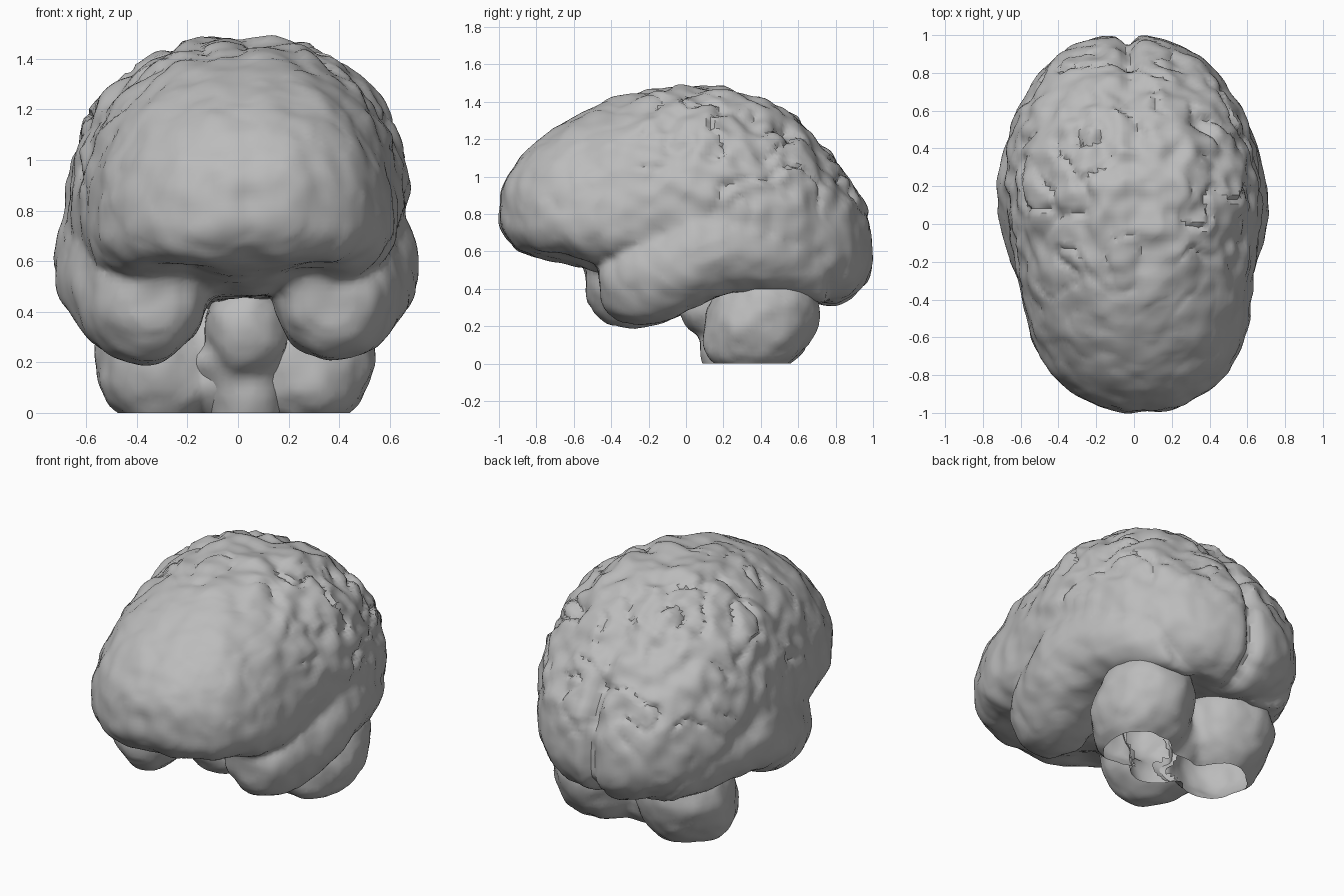
import bpy, bmesh, math
from mathutils import Vector, noise
from mathutils.bvhtree import BVHTree

if "Cube" in bpy.data.objects:
    bpy.data.objects.remove(bpy.data.objects["Cube"])

grey = bpy.data.materials.new("matte grey")
grey.diffuse_color = (0.5, 0.5, 0.5, 1)
grey.use_nodes = True
grey.node_tree.nodes["Principled BSDF"].inputs["Base Color"].default_value = grey.diffuse_color


def loft(bm, sections, side=0, segs=40):
    """Closed loft along y; section = (y, centre x, half width, top, middle, bottom)."""
    rings = []
    for y, cx, w, top, mid, bot in sections:
        ring = []
        for i in range(segs):
            a = 2 * math.pi * i / segs
            c, s = math.cos(a), math.sin(a)
            if side:
                p = 1.0
            else:                           # fuller lower half, fullest in front
                p = 0.94 if s > 0 else (0.7 if y < -0.3 else 0.85)
            h = (top - mid) if s > 0 else (mid - bot)
            x = cx * (side or 1) + w * math.copysign(abs(c) ** p, c)
            z = mid + h * math.copysign(abs(s) ** p, s)
            ring.append(bm.verts.new((x, y, z)))
        rings.append(ring)
    for a, b in zip(rings, rings[1:]):
        for i in range(segs):
            j = (i + 1) % segs
            bm.faces.new((a[i], a[j], b[j], b[i]))
    bm.faces.new(rings[0][::-1])
    bm.faces.new(rings[-1])


def ball(bm, centre, radii, lean=0):
    made = bmesh.ops.create_uvsphere(bm, u_segments=32, v_segments=20, radius=1)
    for v in made["verts"]:
        v.co = Vector(centre) + Vector(v.co[k] * radii[k] for k in range(3))
        v.co.y += lean * (v.co.z - centre[2])


def finish(name, bm, voxel, smooth, shape):
    """Fuse the lumps into one skin, relax it, then move each point by shape."""
    bmesh.ops.recalc_face_normals(bm, faces=bm.faces)
    me = bpy.data.meshes.new(name)
    bm.to_mesh(me)
    bm.free()
    ob = bpy.data.objects.new(name, me)
    bpy.context.collection.objects.link(ob)
    m = ob.modifiers.new("fuse", 'REMESH')
    m.mode, m.voxel_size = 'VOXEL', voxel
    m = ob.modifiers.new("relax", 'SMOOTH')
    m.factor, m.iterations = 0.5, smooth
    bpy.context.view_layer.update()
    done = bpy.data.meshes.new_from_object(
        ob.evaluated_get(bpy.context.evaluated_depsgraph_get()))
    ob.modifiers.clear()
    ob.data = done
    done.name = name
    moved = [shape(v.co.copy(), v.normal.copy()) for v in done.vertices]
    for v, co in zip(done.vertices, moved):
        v.co = co
    done.materials.clear()
    done.materials.append(grey)
    bpy.ops.object.select_all(action='DESELECT')
    ob.select_set(True)
    bpy.context.view_layer.objects.active = ob
    bpy.ops.object.shade_smooth_by_angle(angle=math.radians(42))
    return ob


def tree_of(ob):
    return BVHTree.FromPolygons([v.co for v in ob.data.vertices],
                                [tuple(p.vertices) for p in ob.data.polygons])


def trim(ob, hidden):
    """Slice off everything below the ground and delete buried faces."""
    bm = bmesh.new()
    bm.from_mesh(ob.data)
    bmesh.ops.bisect_plane(bm, geom=bm.verts[:] + bm.edges[:] + bm.faces[:],
                           plane_co=(0, 0, 0), plane_no=(0, 0, 1), clear_inner=True)
    doomed = [f for f in bm.faces if hidden(f.calc_center_median())]
    bmesh.ops.delete(bm, geom=doomed, context='FACES')
    bm.to_mesh(ob.data)
    bm.free()


def inside(tree, p, margin=0.02):
    near, n, _, dist = tree.find_nearest(p)
    return dist > margin and (p - near).dot(n) < 0


def ramp(v, a, b):
    t = min(1, max(0, (v - a) / (b - a)))
    return t * t * (3 - 2 * t)


def folds(co, n):
    """Folded surface: soft bumps, furrows on the upper back, midline groove."""
    rough = ramp(co.y, -0.6, 0.1) * ramp(co.z, 0.6, 1.05)
    d = 0.008 + (0.012 + 0.008 * rough) * noise.noise(co * 5)
    d += (0.010 + 0.020 * rough) * noise.noise(co * 10 + Vector((5, 1, 2)))
    furrow = max(0, 1 - abs(noise.noise(co * 6 + Vector((3, 7, 1)))) / 0.17)
    patchy = ramp(noise.noise(co * 4 + Vector((9, 2, 4))), -0.2, 0.25)
    d -= (0.003 + 0.026 * rough * patchy) * furrow ** 1.5
    split = 0.005 + 0.035 * ramp(co.y, 0.65, 0.95) + 0.012 * ramp(co.y, -0.2, 0.3)
    if co.z > 0.6 or co.y > 0.7:
        d -= split * math.exp(-(co.x / 0.04) ** 2)
    co = co + n * d
    # hollows under the front, beside the midline
    if n.z < 0 and co.y < -0.3:
        hollow = math.exp(-((abs(co.x) - 0.24) / 0.13) ** 2 - ((co.y + 0.6) / 0.2) ** 2)
        co.z += 0.05 * hollow * -n.z * ramp(-co.z, -0.7, -0.55) * ramp(co.z, 0.4, 0.48)
    # slight natural lopsidedness
    co.z += 0.02 * co.x
    co.x = 1.012 * co.x - 0.035 * co.y
    co.y *= 0.988
    return co


# Cerebrum: both hemispheres as one loft, plus a temporal lobe on each side
bm = bmesh.new()
loft(bm, [(y, 0, w, t, m, b) for y, w, t, m, b in (
    (-1.0, 0.10, 0.91, 0.82, 0.74), (-0.97, 0.22, 0.99, 0.81, 0.68),
    (-0.9, 0.35, 1.10, 0.80, 0.61), (-0.8, 0.46, 1.19, 0.78, 0.57),
    (-0.6, 0.56, 1.32, 0.76, 0.52), (-0.4, 0.595, 1.41, 0.76, 0.48),
    (-0.2, 0.625, 1.46, 0.78, 0.47), (0.0, 0.655, 1.48, 0.80, 0.46),
    (0.2, 0.665, 1.48, 0.79, 0.43), (0.4, 0.645, 1.42, 0.77, 0.41),
    (0.6, 0.585, 1.30, 0.73, 0.36), (0.8, 0.47, 1.09, 0.66, 0.32),
    (0.9, 0.37, 0.95, 0.62, 0.36), (0.97, 0.24, 0.82, 0.60, 0.43),
    (1.0, 0.11, 0.70, 0.59, 0.50))])
for side in (-1, 1):
    f = -0.035 if side < 0 else 0.035
    loft(bm, [(y + f * ramp(-y, -0.2, 0.4), cx, w, t, m, b) for y, cx, w, t, m, b in (
        (-0.50, 0.34, 0.08, 0.52, 0.43, 0.34), (-0.46, 0.35, 0.16, 0.60, 0.44, 0.28),
        (-0.38, 0.36, 0.21, 0.68, 0.46, 0.22), (-0.25, 0.375, 0.245, 0.77, 0.49, 0.205),
        (-0.10, 0.41, 0.26, 0.86, 0.52, 0.23), (0.05, 0.45, 0.25, 0.90, 0.55, 0.30),
        (0.20, 0.46, 0.24, 0.90, 0.60, 0.37), (0.40, 0.42, 0.24, 0.86, 0.60, 0.38),
        (0.60, 0.34, 0.24, 0.80, 0.57, 0.345), (0.75, 0.27, 0.2, 0.7, 0.52, 0.32))], side)
cerebrum = finish("cerebrum", bm, 0.024, 3, folds)


def lumpy(co, n):
    return co + n * (0.006 + 0.02 * noise.noise(co * 6) + 0.008 * noise.noise(co * 14))


# Cerebellum: two round lobes leaning back, cut open at the base
bm = bmesh.new()
for side in (-1, 1):
    ball(bm, (side * 0.28 - 0.01, 0.40, 0.23), (0.272, 0.30, 0.30), 0.22)
ball(bm, (0.01, 0.30, 0.2), (0.24, 0.2, 0.27))
cerebellum = finish("cerebellum", bm, 0.028, 2, lumpy)

# Brain stem: bulge under the cerebrum tapering down to the base
bm = bmesh.new()
ball(bm, (0.03, 0.15, 0.33), (0.16, 0.19, 0.2))
ball(bm, (0.0, 0.2, 0.2), (0.2, 0.14, 0.09))
ball(bm, (0.03, 0.22, 0.08), (0.14, 0.14, 0.28), -0.15)
stem = finish("brain_stem", bm, 0.028, 2, lumpy)

# Open the base and drop the skin buried where parts meet
parts = [cerebrum, cerebellum, stem]
trees = [tree_of(ob) for ob in parts]
for ob, own in zip(parts, trees):
    others = [t for t in trees if t is not own]
    trim(ob, lambda p: any(inside(t, p) for t in others))
